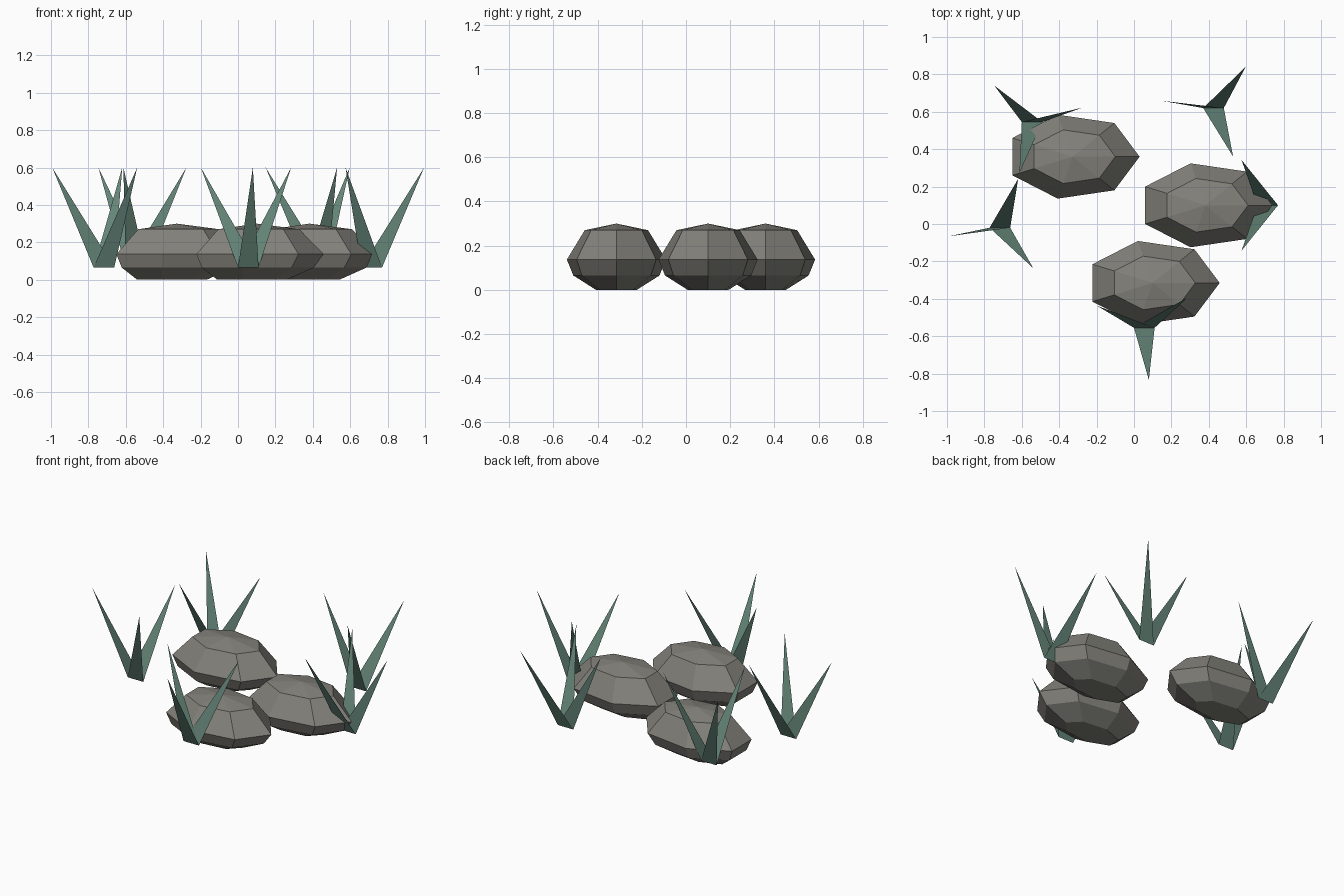
import bpy
import bmesh
from math import cos, sin, radians, tau

cube = bpy.data.objects.get("Cube")
if cube:
    bpy.data.objects.remove(cube, do_unlink=True)


def make_material(name, color):
    mat = bpy.data.materials.new(name)
    mat.use_nodes = True
    mat.diffuse_color = color
    bsdf = mat.node_tree.nodes["Principled BSDF"]
    bsdf.inputs["Base Color"].default_value = color
    bsdf.inputs["Roughness"].default_value = 0.9
    return mat


stone = make_material("stone_grey", (0.23, 0.225, 0.2, 1))
leaf = make_material("grass_green", (0.13, 0.235, 0.19, 1))


def finish(bm, name, mat, location):
    mesh = bpy.data.meshes.new(name)
    bm.to_mesh(mesh)
    bm.free()
    mesh.materials.append(mat)
    obj = bpy.data.objects.new(name, mesh)
    obj.location = location
    bpy.context.collection.objects.link(obj)


# Seven-sided rock: rings of (height, x shift, x radius, y radius)
RINGS = [(0.0, -0.035, 0.195, 0.095), (0.065, -0.01, 0.315, 0.2),
         (0.137, 0, 0.358, 0.23), (0.27, 0, 0.228, 0.147)]
SIDES = 7


def make_rock(name, x, y):
    bm = bmesh.new()
    rings = []
    for z, shift, rx, ry in RINGS:
        angles = [tau * i / SIDES for i in range(SIDES)]
        rings.append([bm.verts.new((shift + rx * cos(a), ry * sin(a), z)) for a in angles])
    apex = bm.verts.new((0, 0, 0.3))
    bm.faces.new(rings[0][::-1])
    for i in range(SIDES):
        j = (i + 1) % SIDES
        for low, high in zip(rings, rings[1:]):
            bm.faces.new((low[i], low[j], high[j], high[i]))
        bm.faces.new((rings[-1][i], rings[-1][j], apex))
    finish(bm, name, stone, (x, y, 0))


# Grass tuft: three pointed blades fanning out from one short base edge
def make_tuft(name, x, y, turn):
    bm = bmesh.new()
    left = bm.verts.new((-0.055, 0, 0))
    right = bm.verts.new((0.055, 0, 0))
    for k in range(3):
        a = radians(turn + 120 * k)
        tip = bm.verts.new((0.28 * cos(a), 0.28 * sin(a), 0.535))
        bm.faces.new((left, right, tip))
    finish(bm, name, leaf, (x, y, 0.065))


make_rock("rock_back", -0.328, 0.36)
make_rock("rock_left", 0.382, 0.1)
make_rock("rock_front", 0.1, -0.315)

make_tuft("grass_back_right", -0.545, 0.545, 16)
make_tuft("grass_back_left", 0.425, 0.62, 52)
make_tuft("grass_left", 0.715, 0.1, 0)
make_tuft("grass_front", 0.055, -0.555, 35)
make_tuft("grass_right", -0.717, -0.02, 69.5)
